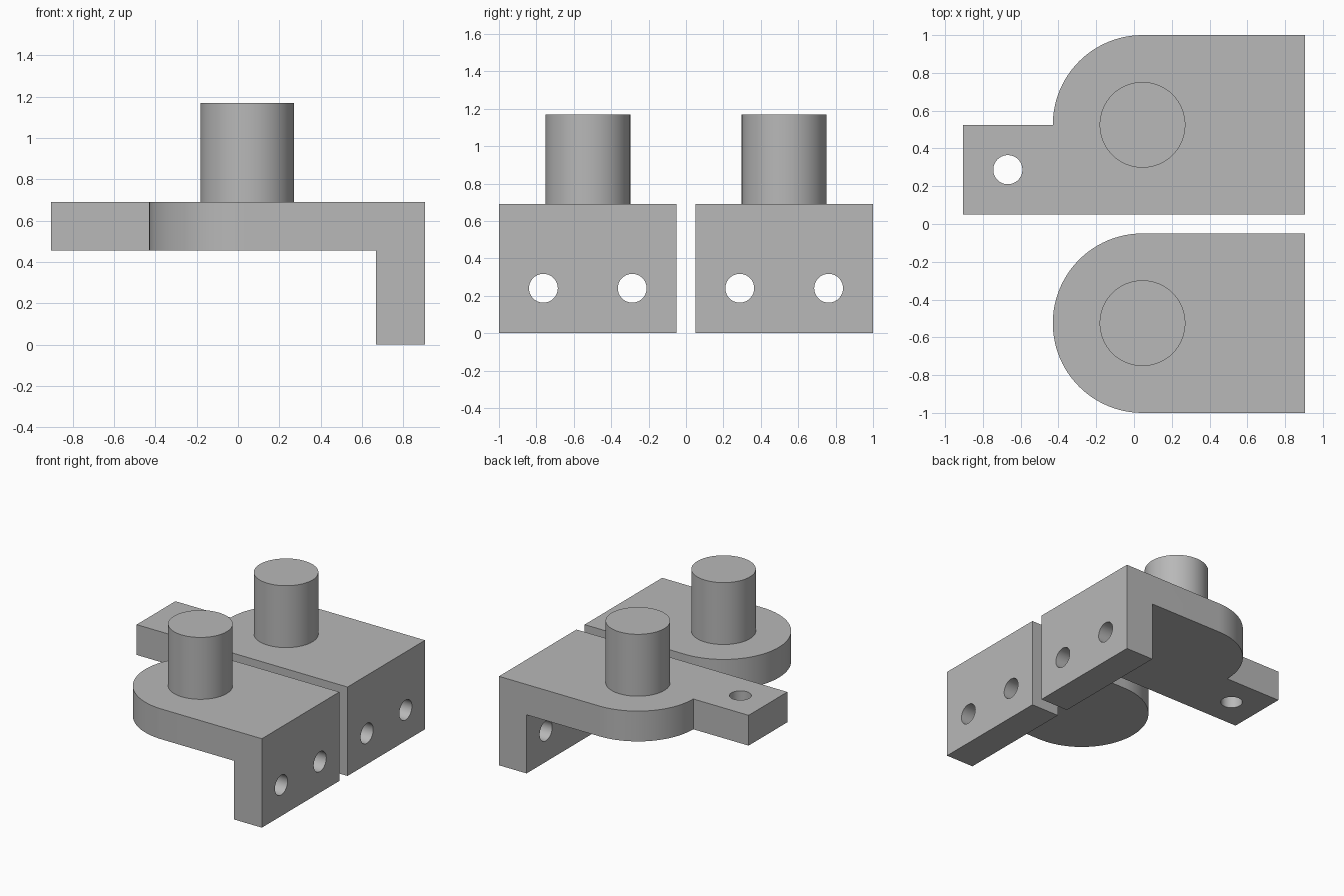
import bpy, bmesh, math
from mathutils import Matrix

cube = bpy.data.objects.get("Cube")
if cube:
    bpy.data.objects.remove(cube, do_unlink=True)

grey = bpy.data.materials.new("plain grey")
grey.use_nodes = True
colour = (0.48, 0.48, 0.48, 1)
grey.diffuse_color = colour
grey.node_tree.nodes["Principled BSDF"].inputs["Base Color"].default_value = colour

END, WALL, TOP, UNDER = 0.905, 0.668, 0.69, 0.455   # plate end, wall inside, plate heights
CX, CY, R = 0.045, 0.525, 0.475                      # round end of the plate
PEG_R, PEG_TOP, HOLE_R = 0.227, 1.17, 0.077


def make(name, bm):
    bmesh.ops.recalc_face_normals(bm, faces=bm.faces)
    mesh = bpy.data.meshes.new(name)
    bm.to_mesh(mesh)
    bm.free()
    mesh.materials.append(grey)
    obj = bpy.data.objects.new(name, mesh)
    bpy.context.collection.objects.link(obj)
    return obj


def prism(name, outline, z0, z1):
    bm = bmesh.new()
    face = bm.faces.new([bm.verts.new((x, y, z0)) for x, y in outline])
    up = bmesh.ops.extrude_face_region(bm, geom=[face])["geom"]
    bmesh.ops.translate(bm, vec=(0, 0, z1 - z0),
                        verts=[v for v in up if isinstance(v, bmesh.types.BMVert)])
    return make(name, bm)


def cylinder(name, radius, depth, centre, axis="Z"):
    turn = Matrix.Rotation(math.pi / 2, 4, "Y") if axis == "X" else Matrix()
    bm = bmesh.new()
    bmesh.ops.create_cone(bm, cap_ends=True, segments=64, radius1=radius, radius2=radius,
                          depth=depth, matrix=Matrix.Translation(centre) @ turn)
    return make(name, bm)


def activate(obj):
    bpy.ops.object.select_all(action="DESELECT")
    obj.select_set(True)
    bpy.context.view_layer.objects.active = obj


def cut(obj, cutter):
    activate(obj)
    mod = obj.modifiers.new("cut", "BOOLEAN")
    mod.operation, mod.solver, mod.object = "DIFFERENCE", "EXACT", cutter
    bpy.ops.object.modifier_apply(modifier=mod.name)
    bpy.data.objects.remove(cutter, do_unlink=True)


def smooth(obj):
    activate(obj)
    bpy.ops.object.shade_smooth_by_angle(angle=math.radians(30))


def bracket(side, cy, tab):
    # Plate outline: square end, then the round end or a quarter round and a tab
    sweep, steps = (math.pi / 2, 24) if tab else (math.pi, 48)
    outline = [(END, cy - R), (END, cy + R)]
    for i in range(steps + 1):
        a = math.pi / 2 + sweep * i / steps
        outline.append((CX + R * math.cos(a), cy + R * math.sin(a)))
    if tab:
        outline += [(-END, cy), (-END, cy - R)]
    body = prism(side + "_bracket", outline, 0, TOP)

    # Clear the space under the plate, leaving the upright wall
    cut(body, prism("space", [(-2, -2), (WALL, -2), (WALL, 2), (-2, 2)], -1, UNDER))

    # Fixing holes in the wall and the tab
    for s in (-1, 1):
        cut(body, cylinder("hole", HOLE_R, 1, (END, cy + s * R / 2, 0.24), "X"))
    if tab:
        cut(body, cylinder("hole", HOLE_R, 1, (-0.668, cy - R / 2, TOP)))
    smooth(body)

    # Round peg standing on the plate
    smooth(cylinder(side + "_peg", PEG_R, PEG_TOP - TOP, (CX, cy, (TOP + PEG_TOP) / 2)))


bracket("front", -CY, False)
bracket("back", CY, True)
